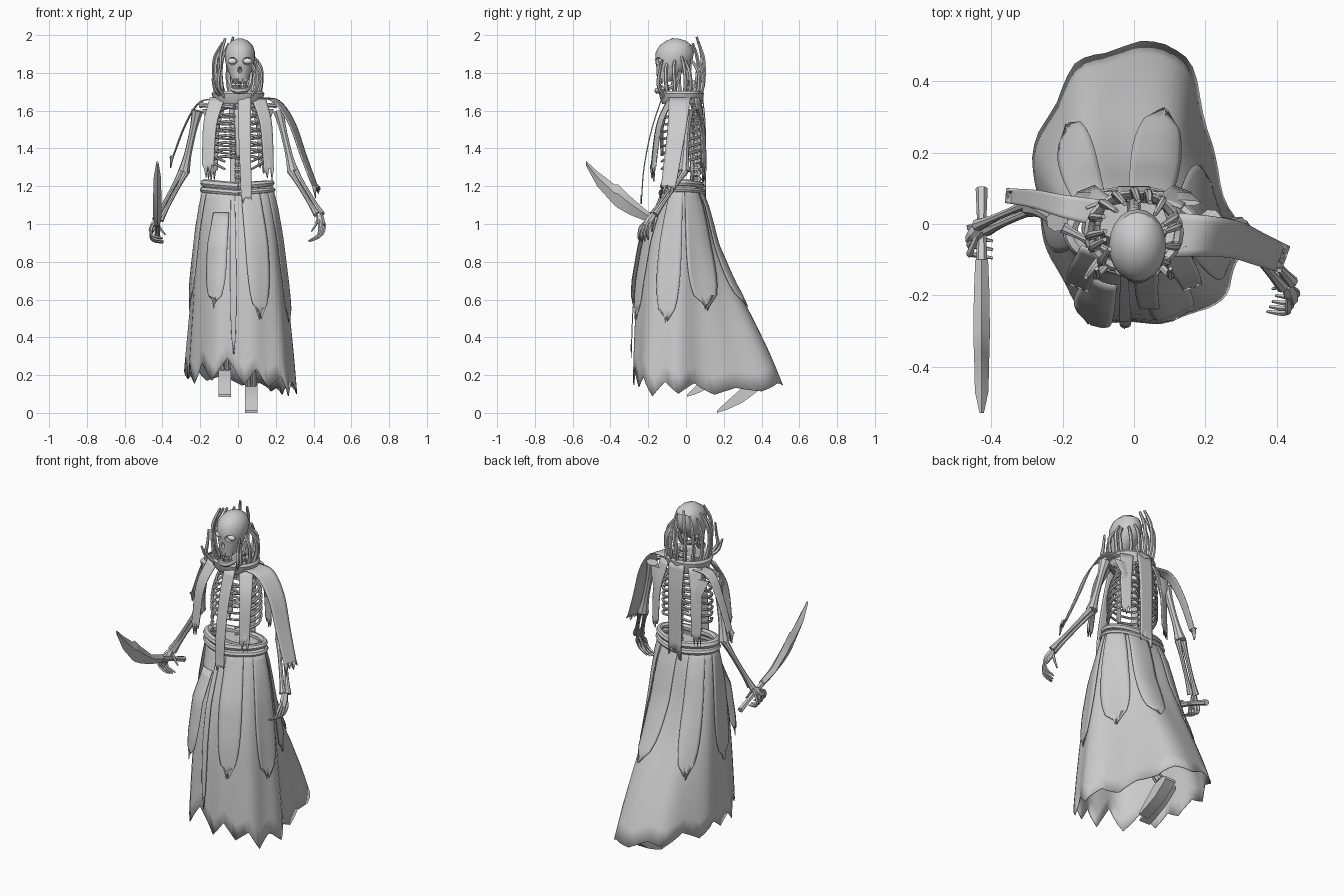
import bpy, bmesh, random
from math import sin, cos, pi, radians
from mathutils import Vector, Matrix

random.seed(4)
if "Cube" in bpy.data.objects:
    bpy.data.objects.remove(bpy.data.objects["Cube"], do_unlink=True)


def material(name, value):
    m = bpy.data.materials.new(name)
    m.use_nodes = True
    colour = (value, value, value, 1)
    m.diffuse_color = colour
    m.node_tree.nodes["Principled BSDF"].inputs["Base Color"].default_value = colour
    return m


GREY = material("plain grey", 0.6)
WHITE = material("eye white", 0.95)
made = []


def finish(name, bm, mat=GREY, thickness=0):
    bmesh.ops.recalc_face_normals(bm, faces=bm.faces[:])
    mesh = bpy.data.meshes.new(name)
    bm.to_mesh(mesh)
    bm.free()
    mesh.materials.append(mat)
    ob = bpy.data.objects.new(name, mesh)
    bpy.context.collection.objects.link(ob)
    if thickness:
        mod = ob.modifiers.new("cloth thickness", "SOLIDIFY")
        mod.thickness = thickness
    made.append(ob)
    return ob


def loft(name, rings, loop=True, cap=True, thickness=0):
    """Skin a series of equal point rows."""
    bm = bmesh.new()
    rows = [[bm.verts.new(p) for p in ring] for ring in rings]
    n = len(rows[0])
    for a, b in zip(rows, rows[1:]):
        for i in range(n if loop else n - 1):
            j = (i + 1) % n
            bm.faces.new((a[i], a[j], b[j], b[i]))
    if loop and cap:
        bm.faces.new(rows[0])
        bm.faces.new(rows[-1])
    return finish(name, bm, thickness=thickness)


def lerp_list(values, t):
    x = t * (len(values) - 1)
    i = min(int(x), len(values) - 2)
    return values[i] + (values[i + 1] - values[i]) * (x - i)


def spline(pts, steps=4):
    """Smooth path through the points."""
    p = [Vector(q) for q in pts]
    p = [p[0] * 2 - p[1]] + p + [p[-1] * 2 - p[-2]]
    out = []
    for a, b, c, d in zip(p, p[1:], p[2:], p[3:]):
        for k in range(steps):
            t = k / steps
            out.append(b + (c - a) * t / 2 + (a * 2 - b * 5 + c * 4 - d) * t * t / 2
                       + (b * 3 - a - c * 3 + d) * t ** 3 / 2)
    return out + [p[-2]]


def tube(name, pts, radii, sides=6, steps=4):
    path = spline(pts, steps)
    rings, u = [], Vector((0.31, 0.87, 0.4))
    for i, p in enumerate(path):
        t = (path[min(i + 1, len(path) - 1)] - path[max(i - 1, 0)]).normalized()
        u = (u - t * u.dot(t)).normalized()
        v = t.cross(u)
        r = lerp_list(radii, i / (len(path) - 1))
        rings.append([p + (u * cos(k * 2 * pi / sides) + v * sin(k * 2 * pi / sides)) * r
                      for k in range(sides)])
    return loft(name, rings)


def bone(name, a, b, r):
    a, b = Vector(a), Vector(b)
    return tube(name, [a, a.lerp(b, .5), b], [r * 1.7, r * 1.2, r, r, r, r * 1.2, r * 1.7], 8)


def ellipse_stack(name, levels, n=18, cx=0, cap=True):
    """Horizontal ovals given as height, half width, front y, back y."""
    rings = []
    for z, rx, yf, yb in levels:
        rings.append([(cx + rx * sin(k * 2 * pi / n),
                       (yf + yb) / 2 + (yf - yb) / 2 * cos(k * 2 * pi / n), z) for k in range(n)])
    return loft(name, rings, cap=cap)


def ribbon(name, pts, w0, w1, side):
    """Hanging cloth strip with a torn end."""
    path, side, cols = spline(pts, 5), Vector(side), 6
    rows = []
    for i, p in enumerate(path):
        t = i / (len(path) - 1)
        w = w0 + (w1 - w0) * t
        row = [p + side * w * (k / cols - .5) for k in range(cols + 1)]
        if i == len(path) - 1:
            row = [q + Vector((0, 0, random.uniform(-.03, .05))) for q in row]
        rows.append(row)
    return loft(name, rows, loop=False, thickness=.006)


# Skirt flare by height: share of the hem spread reached at front, side and back
FLARE = [(1.22, 0, 0, 0), (1.1, .24, .2, .09), (.9, .65, .4, .19), (.7, .85, .58, .38),
         (.5, .93, .72, .62), (.3, .97, .86, .83), (.06, 1, 1, 1.04)]
# Hem outline, counted from the front round by the left
HEM = [(.03, -.28), (.13, -.27), (.23, -.23), (.285, -.15), (.31, -.04), (.255, .1), (.205, .27), (.16, .47),
       (.02, .53), (-.13, .5), (-.23, .38), (-.29, .22), (-.28, .06), (-.25, -.06), (-.2, -.18), (-.1, -.28)]
STEPS = 9
OUTLINE = spline(HEM[-1:] + HEM + HEM[:2], STEPS)[STEPS:(len(HEM) + 1) * STEPS + 1]


def skirt_point(a, z, off=0):
    for lo, hi in zip(FLARE[1:], FLARE):
        if z >= lo[0]:
            break
    f = (z - lo[0]) / (hi[0] - lo[0])
    _, front, side, back = [l + (h - l) * f for l, h in zip(lo, hi)]
    s, c = sin(a), cos(a)
    spread = side * s * s + (front if c > 0 else back) * c * c
    waist = Vector((.175 * s, -.02 - .09 * c))
    p = waist.lerp(lerp_list(OUTLINE, (a / (2 * pi)) % 1), spread)
    off += .006 * sin(9 * a) * (1.22 - z)
    return Vector((p.x + off * s, p.y - off * c, z))


# Main skirt with a torn hem
COLS, ROWS, TEAR = 72, 12, 3
tears = [random.uniform(.04, .12) if k % 2 else random.uniform(-.05, .0) for k in range(COLS // TEAR)]
tears.append(tears[0])
hem = []
for k in range(COLS):
    a = k * 2 * pi / COLS
    base = .185 - .085 * max(0, sin(a - .3))
    hem.append(base + lerp_list(tears, k / COLS) * (.65 + .35 * cos(a)))
loft("skirt", [[skirt_point(k * 2 * pi / COLS, 1.22 + (hem[k] - 1.22) * r / ROWS)
                for k in range(COLS)] for r in range(ROWS + 1)], cap=False, thickness=.005)


# Overlapping skirt panels: start angle, end angle, top, bottom, stand-off
def panel(name, a0, a1, top, bottom, off):
    rows, cols, n = [], 8, 12
    for i in range(n + 1):
        t = i / n
        half = (a1 - a0) / 2 * ((1 - t ** 4) ** .5 * .9 + .1)
        row = []
        for k in range(cols + 1):
            z = top + (bottom - top) * t + (random.uniform(-.03, .03) if i == n else 0)
            row.append(skirt_point(radians((a0 + a1) / 2 + half * (k / cols * 2 - 1)), z,
                                   off * min(1, .3 + t * 2)))
        rows.append(row)
    loft(name, rows, loop=False, thickness=.004)


for name, *spec in [("front_left_panel", 4, 36, 1.2, .52, .013), ("left_panel", 55, 92, 1.2, .49, .013),
                    ("back_left_panel", 98, 140, 1.2, .57, .012), ("back_panel", 146, 184, 1.2, .58, .015),
                    ("back_right_panel", 206, 238, 1.2, .54, .012), ("right_panel", 255, 298, 1.2, .57, .018),
                    ("front_right_panel", 323, 346, 1.06, .58, .035), ("front_fold", 348, 354, 1.17, .32, .018)]:
    panel(name, *spec)

# Rolled waistband
for name, drop, r in (("waistband_roll", 0, .02), ("waistband_sash", .035, .016)):
    loop = []
    for k in range(25):
        a = k * 2 * pi / 24
        loop.append(skirt_point(a, 1.2 - drop + .016 * abs(sin(a)), .002))
    tube(name, loop, [r, r * .8, r, r * 1.1, r], 7, 2)

# Skull with cut sockets
skull = ellipse_stack("skull", [(1.755, .042, -.15, -.08), (1.79, .054, -.156, -.03), (1.83, .07, -.158, .015),
                                (1.87, .08, -.163, .035), (1.91, .08, -.16, .042), (1.945, .068, -.14, .032),
                                (1.97, .042, -.105, .0), (1.982, .012, -.07, -.04)], 20, .01)


def ball(name, centre, size, mat=GREY):
    bm = bmesh.new()
    bmesh.ops.create_uvsphere(bm, u_segments=12, v_segments=8, radius=1,
                              matrix=Matrix.Translation(centre) @ Matrix.Diagonal((*size, 1)))
    return finish(name, bm, mat)


for spot, size in [((.05, -.15, 1.862), (.026, .04, .02)), ((-.03, -.15, 1.862), (.026, .04, .02)),
                   ((.01, -.16, 1.815), (.011, .03, .018))]:
    cutter = ball("socket_cutter", spot, size)
    mod = skull.modifiers.new("socket", "BOOLEAN")
    mod.operation, mod.object = "DIFFERENCE", cutter
    bpy.context.view_layer.objects.active = skull
    bpy.ops.object.modifier_apply(modifier=mod.name)
    made.remove(cutter)
    bpy.data.objects.remove(cutter, do_unlink=True)
for side, x in (("left", .05), ("right", -.03)):
    ball(side + "_eye", (x, -.132, 1.862), (.024, .016, .016), WHITE)

# Jaw and teeth
tube("jaw", [(-.05, -.03, 1.81), (-.045, -.055, 1.74), (-.022, -.13, 1.71), (.01, -.152, 1.705),
             (.042, -.13, 1.71), (.065, -.055, 1.74), (.07, -.03, 1.81)], [.01, .014, .016, .014, .01])
for k in range(8):
    a = (k - 3.5) * .3
    x, y = .01 + .042 * sin(a), -.105 - .045 * cos(a)
    tube(f"upper_tooth_{k}", [(x, y, 1.77), (x, y, 1.742)], [.007, .004], 4, 1)
    tube(f"lower_tooth_{k}", [(x, y, 1.712), (x, y, 1.736)], [.006, .004], 4, 1)

# Collar and the curling strands around the head
ellipse_stack("collar", [(1.635, .12, -.125, .085), (1.655, .13, -.135, .09), (1.69, .14, -.143, .095),
                         (1.703, .13, -.135, .088), (1.685, .115, -.12, .075), (1.635, .11, -.115, .07)],
              24, cap=False)
for k in range(13):
    a = radians(48 + k * 264 / 12) + random.uniform(-.08, .08)
    height = random.uniform(.19, .25) + (.07 if k > 5 else 0)
    tip = random.uniform(.08, .1)
    pts = [(r * sin(a + tw), -.025 - r * .95 * cos(a + tw), 1.67 + height * h)
           for r, h, tw in ((.105, 0, 0), (.125, .3, .08), (.124, .7, .03), (tip, 1, -.08))]
    tube(f"strand_{k}", pts, [.011, .011, .01, .01, .007])
for k, x in enumerate((-.07, .068)):
    tube(f"front_strand_{k}", [(x, -.11, 1.67), (x * 1.5, -.145, 1.73), (x * 1.45, -.14, 1.8),
                               (x * 1.5, -.125, 1.87)], [.01, .01, .006])
tube("loose_strand", [(-.09, -.09, 1.68), (-.12, -.13, 1.71), (-.135, -.15, 1.77)], [.011, .01, .006])

# Spine, pelvis and ribs
for k in range(17):
    z = 1.19 + k * .034
    y = .055 - .03 * max(0, (z - 1.55) / .2)
    ellipse_stack(f"vertebra_{k}", [(z, .02, y - .02, y + .02), (z + .012, .014, y - .014, y + .03),
                                    (z + .027, .02, y - .02, y + .02)], 8)
ellipse_stack("pelvis", [(1.08, .04, -.04, .04), (1.14, .09, -.06, .06), (1.2, .12, -.05, .075)], 12)
ellipse_stack("breastbone", [(1.36, .012, -.135, -.12), (1.5, .02, -.14, -.12), (1.61, .026, -.115, -.095)], 8)
for side, s in (("left", 1), ("right", -1)):
    for k in range(8):
        z = 1.61 - k * .037
        w = .085 + .055 * sin(min(1, (k + 1) / 5) * pi / 2)
        end = .015 if k < 6 else .07
        tube(f"{side}_rib_{k}", [(0, .06, z), (s * w * .6, .085, z + .005), (s * w, -.01, z - .02),
                                 (s * w * .7, -.105, z - .045), (s * end, -.13, z - .04 - k * .003)],
             [.007, .008, .008, .007, .006])
    bone(side + "_collarbone", (s * .02, -.1, 1.62), (s * .2, -.01, 1.63), .01)
    ellipse_stack(side + "_shoulder_blade", [(1.45, .008, .08, .09), (1.53, .035, .075, .09),
                                             (1.61, .06, .05, .068)], 8, s * .13)


# Arms
def hand(side, wrist, knuckle, spread, drop, curl):
    wrist, knuckle, spread, drop, curl = map(Vector, (wrist, knuckle, spread, drop, curl))
    tube(side + "_palm", [wrist, wrist.lerp(knuckle, .5), knuckle], [.016, .022, .016], 6)
    for k in range(4):
        a = knuckle + spread * (k - 1.5)
        b = a + drop * (1 - .1 * abs(k - 1.5))
        tube(f"{side}_finger_{k}", [wrist, a, b, b + curl], [.007, .008, .01, .007, .008, .007, .004], 5)
    a = wrist.lerp(knuckle, .5)
    tube(side + "_thumb", [wrist, a + curl * .6 - spread, a + curl + drop * .6 - spread], [.008, .008, .004], 5)


for side, shoulder, elbow, wrist in (("left", (.215, .01, 1.6), (.29, -.01, 1.28), (.43, -.17, 1.05)),
                                     ("right", (-.215, .01, 1.6), (-.285, .05, 1.28), (-.425, -.01, 1.02))):
    s = 1 if side == "left" else -1
    bone(side + "_upper_arm", shoulder, elbow, .019)
    for name, d in (("outer", .013), ("inner", -.013)):
        shift = Vector((s * d, d * .5, 0))
        bone(f"{side}_forearm_{name}", Vector(elbow) + shift, Vector(wrist) + shift, .011)
hand("left", (.43, -.17, 1.05), (.445, -.215, .99), (-.008, -.015, -.003), (-.012, -.015, -.055), (-.05, .005, -.03))
hand("right", (-.43, -.01, 1.02), (-.46, -.045, .965), (0, -.024, .008), (.01, -.005, -.045), (.055, -.01, -.015))

# Curved sword: y, upper edge, lower edge, half thickness
SX = -.427
loft("blade", [[(SX, y, up), (SX + w, y, up * .6 + lo * .4), (SX, y, lo), (SX - w, y, up * .6 + lo * .4)]
               for y, up, lo, w in [(-.1, 1.03, .98, .018), (-.2, 1.065, 1.01, .022), (-.3, 1.15, 1.05, .023),
                                    (-.36, 1.21, 1.085, .022), (-.38, 1.21, 1.1, .021), (-.47, 1.28, 1.2, .019),
                                    (-.53, 1.335, 1.31, .006)]])
tube("sword_handle", [(SX, -.11, 1.005), (SX, 0, .965), (SX, .1, .925)], [.016, .013, .014, .017], 6)

# Cloth strips hanging from the collar
X = (1, 0, 0)
for name, pts, w0, w1, side in [
        ("left_shoulder_cloth", [(.09, -.03, 1.67), (.2, -.035, 1.655), (.285, -.045, 1.54), (.35, -.07, 1.36),
                                 (.425, -.1, 1.16)], .125, .075, (.35, 1, 0)),
        ("right_shoulder_cloth", [(-.09, .03, 1.66), (-.2, .05, 1.65), (-.28, .07, 1.53), (-.36, .08, 1.32)],
         .075, .04, (.1, 1, 0)),
        ("front_centre_strip", [(.035, -.13, 1.67), (.035, -.185, 1.5), (.04, -.225, 1.3), (.045, -.24, 1.11)],
         .07, .055, X),
        ("front_left_strip", [(.11, -.08, 1.67), (.15, -.145, 1.52), (.165, -.18, 1.25)], .075, .05, (1, .4, 0)),
        ("front_right_strip", [(-.11, -.08, 1.67), (-.15, -.145, 1.52), (-.16, -.18, 1.27)], .08, .06, (1, -.4, 0)),
        ("back_centre_strip", [(0, .09, 1.68), (0, .105, 1.5), (0, .105, 1.14)], .1, .08, X),
        ("back_right_strip", [(-.1, .06, 1.67), (-.13, .09, 1.5), (-.135, .1, 1.25)], .07, .05, (1, .4, 0)),
        ("back_left_strip", [(.1, .06, 1.67), (.13, .09, 1.5), (.135, .1, 1.28)], .07, .05, (1, -.4, 0))]:
    ribbon(name, pts, w0, w1, side)

# Legs and raised feet
for side, x, dy, dz, knee in (("left", .07, 0, 0, (.07, -.04, .64)), ("right", -.07, -.16, .085, (-.07, -.12, .66))):
    ankle = Vector((x, .32 + dy, .15 + dz))
    bone(side + "_thigh", (x, 0, 1.12), knee, .02)
    for name, d in (("shin", .012), ("calf_bone", -.014)):
        bone(f"{side}_{name}", Vector(knee) + Vector((d, 0, 0)), ankle + Vector((d, 0, 0)), .012)
    loft(side + "_foot", [[(x - .034, y + dy, lo + dz), (x + .034, y + dy, lo + dz),
                           (x + .034, y + dy, up + dz), (x - .034, y + dy, up + dz)]
                          for y, lo, up in [(.165, 0, .012), (.22, .018, .065), (.3, .055, .135),
                                            (.36, .1, .152), (.39, .125, .14)]])

# Soft shading that keeps hard edges
bpy.ops.object.select_all(action="DESELECT")
for ob in made:
    ob.select_set(True)
bpy.context.view_layer.objects.active = made[0]
bpy.ops.object.shade_smooth_by_angle(angle=radians(30))
